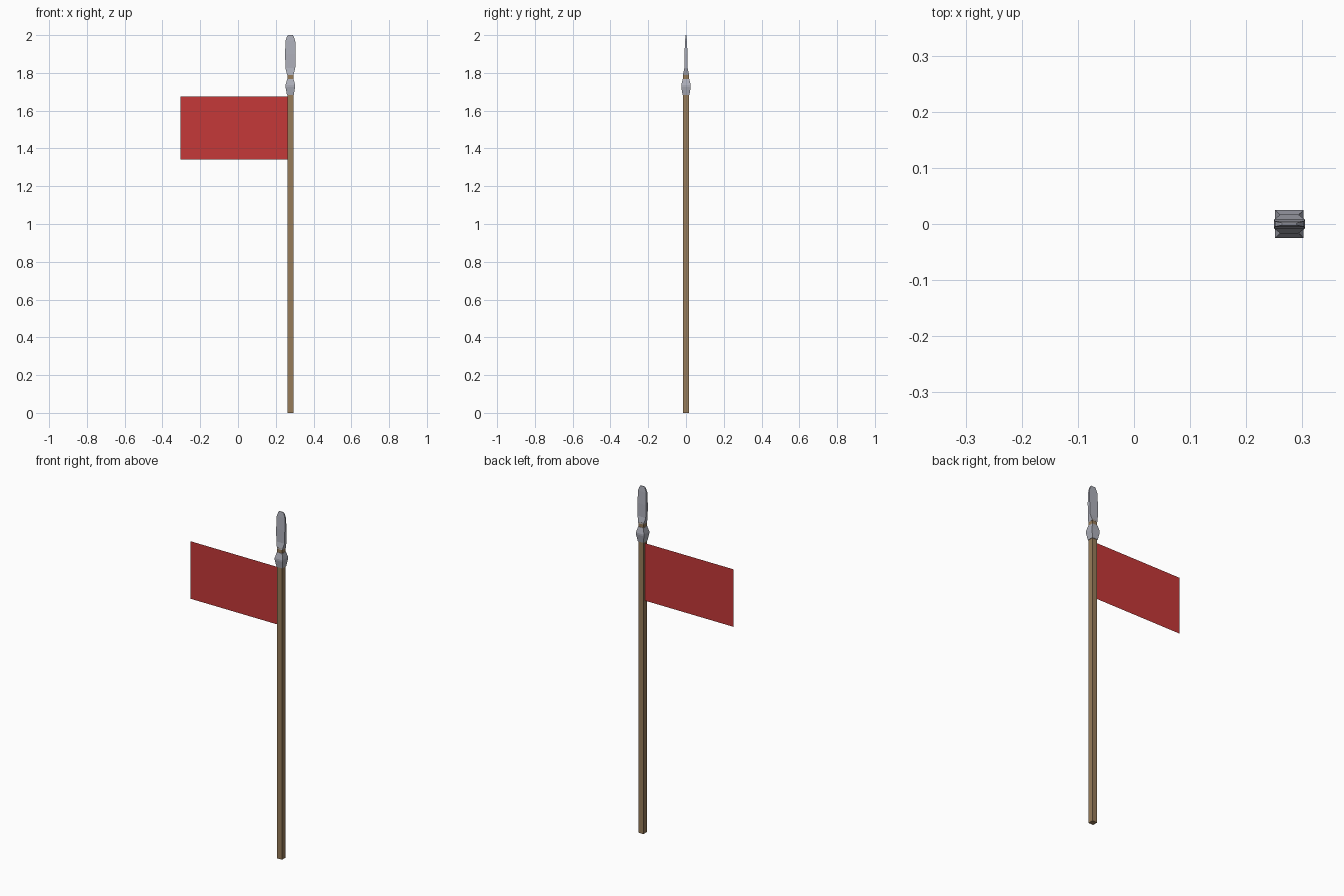
import bpy, bmesh

if "Cube" in bpy.data.objects:
    bpy.data.objects.remove(bpy.data.objects["Cube"])

CX = 0.277  # x of the pole axis


def material(name, rgb):
    m = bpy.data.materials.new(name)
    m.diffuse_color = (*rgb, 1)
    m.use_nodes = True
    m.node_tree.nodes["Principled BSDF"].inputs["Base Color"].default_value = m.diffuse_color
    return m


WOOD = material("brown wood", (0.31, 0.20, 0.10))
STEEL = material("grey steel", (0.42, 0.43, 0.49))
RED = material("red cloth", (0.56, 0.04, 0.04))


def finish(name, bm, mat):
    me = bpy.data.meshes.new(name)
    bm.to_mesh(me)
    bm.free()
    me.materials.append(mat)
    ob = bpy.data.objects.new(name, me)
    bpy.context.collection.objects.link(ob)
    return ob


def loft(name, sections, mat):
    """Stack of rectangles (z, half width x, half depth y), capped."""
    bm = bmesh.new()
    rings = [[bm.verts.new((CX + sx * hx, sy * hy, z))
              for sx, sy in ((-1, -1), (1, -1), (1, 1), (-1, 1))]
             for z, hx, hy in sections]
    for a, b in zip(rings, rings[1:]):
        for i in range(4):
            j = (i + 1) % 4
            bm.faces.new((a[i], a[j], b[j], b[i]))
    bm.faces.new(rings[0][::-1])
    bm.faces.new(rings[-1])
    bmesh.ops.recalc_face_normals(bm, faces=bm.faces)
    return finish(name, bm, mat)


# square wooden shaft
loft("pole", [(0, 0.0155, 0.0155), (1.795, 0.0155, 0.0155)], WOOD)

# flared square collar under the spearhead
loft("collar", [(1.683, 0.018, 0.018), (1.725, 0.0255, 0.025),
                (1.735, 0.0255, 0.025), (1.768, 0.017, 0.017)], STEEL)

# flat blade with a tapered root and blunt tip
loft("blade", [(1.788, 0.0165, 0.0165), (1.825, 0.026, 0.009),
               (1.90, 0.0275, 0.008), (1.97, 0.026, 0.005),
               (1.993, 0.018, 0.003), (2.0, 0.013, 0.002)], STEEL)

# single-sheet flag
bm = bmesh.new()
bm.faces.new([bm.verts.new(p) for p in ((-0.305, 0, 1.342), (CX, 0, 1.342),
                                        (CX, 0, 1.674), (-0.305, 0, 1.674))])
finish("flag", bm, RED)
